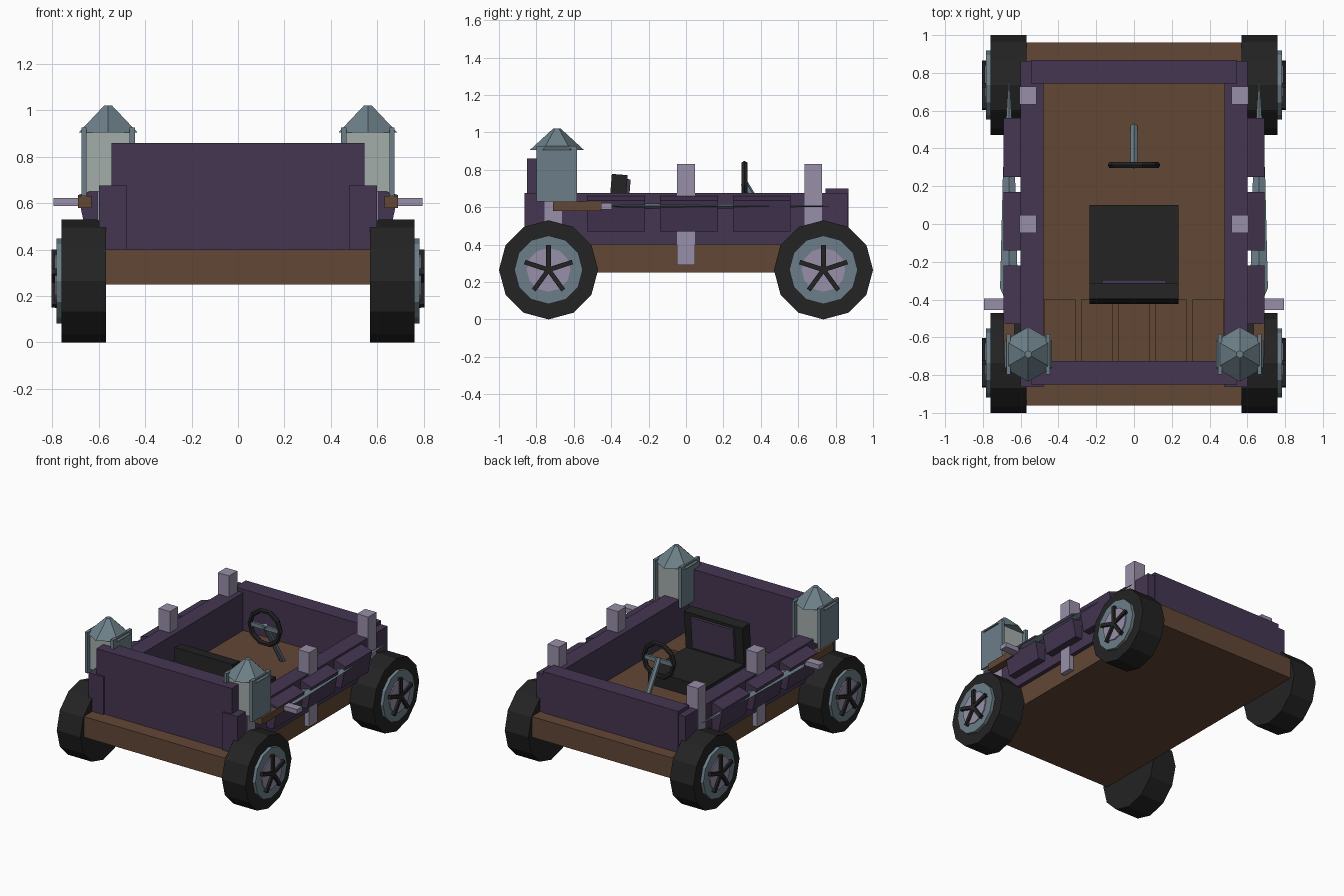
import bpy, bmesh, math
from mathutils import Matrix, Vector

if "Cube" in bpy.data.objects:
    bpy.data.objects.remove(bpy.data.objects["Cube"])


def material(name, hex_code):
    lin = []
    for i in (0, 2, 4):
        c = int(hex_code[i:i + 2], 16) / 255
        lin.append(c / 12.92 if c < 0.04045 else ((c + 0.055) / 1.055) ** 2.4)
    m = bpy.data.materials.new(name)
    m.diffuse_color = (*lin, 1)
    m.use_nodes = True
    m.node_tree.nodes["Principled BSDF"].inputs["Base Color"].default_value = m.diffuse_color
    return m


BROWN = material("brown wood", "624735")
PURPLE = material("dark purple", "453652")
BLACK = material("black rubber", "232323")
SLATE = material("slate metal", "6C7F88")
LAVENDER = material("pale lavender", "988FA8")
GLASS = material("lantern glass", "A4AEAB")


def finish(name, bm, mat):
    bmesh.ops.recalc_face_normals(bm, faces=bm.faces)
    me = bpy.data.meshes.new(name)
    bm.to_mesh(me)
    bm.free()
    me.materials.append(mat)
    ob = bpy.data.objects.new(name, me)
    bpy.context.collection.objects.link(ob)
    return ob


def box(name, mat, x, y, z, tilt=0):
    """Box from ranges, optionally tilted about x through its centre."""
    bm = bmesh.new()
    size = [r[1] - r[0] for r in (x, y, z)]
    mid = Vector([(r[0] + r[1]) / 2 for r in (x, y, z)])
    bmesh.ops.create_cube(bm, size=1, matrix=Matrix.Translation(mid)
                          @ Matrix.Rotation(tilt, 4, 'X') @ Matrix.Diagonal((*size, 1)))
    return finish(name, bm, mat)


def cone(name, mat, loc, r1, r2, depth, sides, turn=None):
    bm = bmesh.new()
    bmesh.ops.create_cone(bm, cap_ends=True, segments=sides, radius1=r1, radius2=r2, depth=depth,
                          matrix=Matrix.Translation(loc) @ (turn or Matrix()))
    return finish(name, bm, mat)


def loft(name, mat, sections):
    """Skin matching rings of points and cap both ends."""
    bm = bmesh.new()
    rings = [[bm.verts.new(p) for p in s] for s in sections]
    n = len(rings[0])
    for a, b in zip(rings, rings[1:]):
        for i in range(n):
            bm.faces.new((a[i], a[(i + 1) % n], b[(i + 1) % n], b[i]))
    bm.faces.new(rings[0])
    bm.faces.new(rings[-1])
    return finish(name, bm, mat)


def mirrored(make):
    """Copy the right-hand part to the left through a mirror modifier."""
    mod = make.modifiers.new("mirror", 'MIRROR')
    mod.use_axis[0] = True
    mod.use_mirror_merge = False
    return make


# Chassis and floor planks
box("chassis", BROWN, (-0.57, 0.57), (-0.96, 0.96), (0.25, 0.40))
for i in range(5):
    c = (i - 2) * 0.197
    box(f"floor_plank_{i}", BROWN, (c - 0.083, c + 0.083), (-0.73, -0.40), (0.39, 0.415))

# Body walls
box("front_wall", PURPLE, (-0.545, 0.545), (-0.85, -0.725), (0.40, 0.86))
box("back_wall", PURPLE, (-0.545, 0.545), (0.745, 0.868), (0.40, 0.70))
mirrored(box("side_wall", PURPLE, (0.48, 0.60), (-0.863, 0.863), (0.40, 0.675)))

# Sloped side panels
profile = [(0.58, 0.66), (0.61, 0.66), (0.69, 0.635), (0.655, 0.47), (0.58, 0.47)]
for i, y in enumerate((-0.375, 0.015, 0.405)):
    mirrored(loft(f"side_panel_{i}", PURPLE,
                  [[(px, y + s, pz) for px, pz in profile] for s in (-0.155, 0.155)]))

# Upright posts
for i, (y, top) in enumerate(((-0.71, 0.67), (0.0, 0.83), (0.68, 0.83))):
    mirrored(box(f"post_{i}", LAVENDER, (0.515, 0.606), (y - 0.047, y + 0.047), (0.29, top)))

# Wheels
side_on = Matrix.Rotation(math.pi / 2, 4, 'Y')
for name, y in (("front", -0.735), ("back", 0.735)):
    z = 0.265
    mirrored(cone(f"{name}_tire", BLACK, (0.665, y, z), 0.265, 0.265, 0.19, 12, side_on))
    mirrored(cone(f"{name}_rim", SLATE, (0.765, y, z), 0.183, 0.183, 0.035, 12, side_on))
    mirrored(cone(f"{name}_hub", LAVENDER, (0.775, y, z), 0.117, 0.117, 0.03, 12, side_on))
    bm = bmesh.new()
    for k in range(5):
        bmesh.ops.create_cube(bm, size=1, matrix=Matrix.Translation((0.792, y, z))
                              @ Matrix.Rotation(k * math.tau / 5, 4, 'X')
                              @ Matrix.Translation((0, 0, 0.066))
                              @ Matrix.Diagonal((0.026, 0.025, 0.136, 1)))
    mirrored(finish(f"{name}_spokes", bm, BLACK))

# Corner lanterns
LX, LY = 0.56, -0.69
mirrored(cone("lantern_roof", SLATE, (LX, LY, 0.963), 0.145, 0.02, 0.115, 6))
mirrored(box("lantern_glass", GLASS, (LX - 0.095, LX + 0.095), (LY - 0.08, LY + 0.08), (0.65, 0.91)))
for side, s in (("outer", 1), ("inner", -1)):
    a, b = sorted((LX + s * 0.093, LX + s * 0.115))
    mirrored(box(f"lantern_{side}_plate", SLATE, (a, b), (LY - 0.108, LY + 0.108), (0.63, 0.927)))

# Swords hung along the sides: grip, guard and tapering diamond blade
mirrored(box("sword_grip", BROWN, (0.632, 0.69), (-0.71, -0.455), (0.58, 0.63)))
mirrored(box("sword_guard", LAVENDER, (0.53, 0.795), (-0.455, -0.395), (0.588, 0.622)))
blade = []
for y, w, t in ((-0.40, 0.02, 0.006), (-0.34, 0.047, 0.014), (0.27, 0.032, 0.012), (0.765, 0.003, 0.002)):
    blade.append([(0.662 + w, y, 0.605), (0.662, y, 0.605 + t), (0.662 - w, y, 0.605), (0.662, y, 0.605 - t)])
mirrored(loft("sword_blade", SLATE, blade))

# Seat
box("seat_cushion", BLACK, (-0.235, 0.235), (-0.38, 0.10), (0.40, 0.50))
box("seat_back", BLACK, (-0.235, 0.235), (-0.41, -0.325), (0.44, 0.775), -0.08)
box("seat_back_pad", PURPLE, (-0.17, 0.17), (-0.33, -0.305), (0.52, 0.75), -0.08)

# Steering wheel: swept ring, crossbar and column
centre = Vector((0, 0.312, 0.715))
ring = bmesh.new()
N, M = 10, 6
verts = [[ring.verts.new(centre + Vector((
    (0.122 + 0.017 * math.cos(b * math.tau / M)) * math.cos(a * math.tau / N),
    0.018 * math.sin(b * math.tau / M),
    (0.122 + 0.017 * math.cos(b * math.tau / M)) * math.sin(a * math.tau / N))))
    for b in range(M)] for a in range(N)]
for a in range(N):
    for b in range(M):
        c, d = (a + 1) % N, (b + 1) % M
        ring.faces.new((verts[a][b], verts[c][b], verts[c][d], verts[a][d]))
finish("steering_ring", ring, BLACK)
box("steering_crossbar", SLATE, (-0.115, 0.115), (0.303, 0.321), (0.70, 0.73))
top, foot = Vector((0, 0.31, 0.73)), Vector((0, 0.515, 0.39))
axis = foot - top
cone("steering_column", SLATE, (top + foot) / 2, 0.02, 0.02, axis.length, 6,
     axis.to_track_quat('Z', 'Y').to_matrix().to_4x4())
